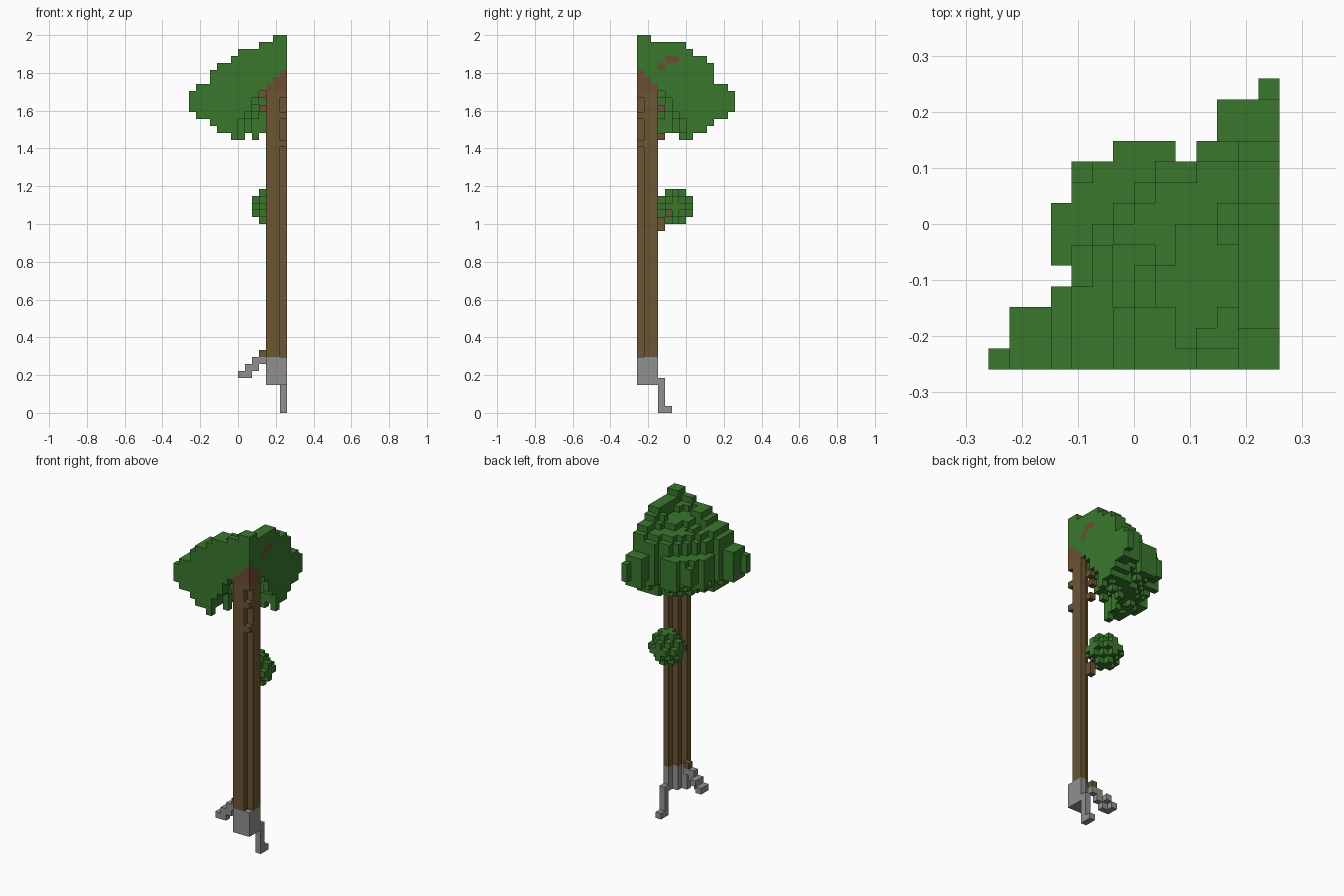
import bpy, bmesh, math, random
from mathutils import Vector

random.seed(4)
if "Cube" in bpy.data.objects:
    bpy.data.objects.remove(bpy.data.objects["Cube"], do_unlink=True)

U = 2 / 54            # edge of one block
N = 14                # blocks across; the tree axis is the +x, -y corner


def material(name, rgb):
    m = bpy.data.materials.new(name)
    m.use_nodes = True
    m.diffuse_color = (*rgb, 1)
    m.node_tree.nodes["Principled BSDF"].inputs["Base Color"].default_value = (*rgb, 1)
    return m


LEAF = material("leaf green", (0.042, 0.187, 0.026))
BARK = material("bark brown", (0.147, 0.092, 0.034))
WOOD = material("branch brown", (0.155, 0.072, 0.032))
ROOT = material("root grey", (0.28, 0.28, 0.28))

parts = {}            # name -> (material, block cells)
taken = set()


def part(name, mat, cells):
    """Claim the blocks not yet used by an earlier part."""
    cells = set(cells) - taken
    taken.update(cells)
    parts[name] = (mat, cells)


def box(xs, ys, zs):
    return {(i, j, k) for i in xs for j in ys for k in zs}


def build(name, mat, cells):
    """Mesh the outer faces of a set of blocks."""
    bm = bmesh.new()
    for c in cells:
        for axis in range(3):
            for side in (0, 1):
                n = list(c)
                n[axis] += 2 * side - 1
                if tuple(n) in taken:
                    continue
                loop = []
                for p, q in ((0, 0), (1, 0), (1, 1), (0, 1)):
                    v = list(c)
                    v[axis] += side
                    v[(axis + 1) % 3] += p
                    v[(axis + 2) % 3] += q
                    loop.append(bm.verts.new(Vector((v[0] - N / 2, v[1] - N / 2, v[2])) * U))
                bm.faces.new(loop if side else loop[::-1])
    bmesh.ops.remove_doubles(bm, verts=bm.verts, dist=U / 100)
    mesh = bpy.data.meshes.new(name)
    bm.to_mesh(mesh)
    bm.free()
    mesh.materials.append(mat)
    bpy.context.collection.objects.link(bpy.data.objects.new(name, mesh))


# Canopy profile: top and underside height by distance from the tree axis
TOP = [54, 54, 53, 53, 52, 52, 52, 51, 50, 50, 49, 47, 47, 46]
UNDER = [49, 48, 47, 46, 45, 43, 42, 39, 40, 40, 41, 42, 42, 43]
FIRST = [0, 1, 1, 3, 4, 3, 3, 3, 4, 4, 6, 11, 11, 13]   # lobed outline, row by row


def ring(i, j):
    return min(N - 1, round(math.hypot(N - 1 - i, j)))


# Trunk: stepped quarter with a groove along the axis and a few rungs in it
section = [(13, 0), (12, 0), (11, 0), (13, 1), (13, 2), (12, 1)]
trunk = {(i, j, k) for i, j in section for k in range(8, UNDER[ring(i, j)])}
groove = set(range(8, 45)) - {38, 42}
trunk -= box([13], [0], groove)
part("trunk", BARK, {c for c in trunk if c[2] < 46} | {(10, 1, 8)})
part("trunk_top", WOOD, {c for c in trunk if c[2] >= 46})

# Grey trunk foot and the two stepped roots
part("trunk_foot", ROOT, {(i, j, k) for i, j in section for k in range(4, 8)})
part("back_root", ROOT, box([13], [3], range(5)) | {(13, 4, 0)})
part("side_root", ROOT, {(i + s, 1, i - 2) for i in (7, 8, 9) for s in (0, 1)}
     | {(7, 2, 5), (8, 2, 6)})

# Branch stubs on the trunk and inside the leaves
part("branch_stubs", BARK, [(12, 3, 26), (12, 3, 27), (12, 4, 28), (12, 3, 39),
                            (12, 3, 43), (10, 1, 43), (10, 1, 45)])
part("canopy_branch", WOOD, [(13, 3, 49), (13, 4, 50), (13, 5, 50)])

# Small leaf ball on the lower branch
ball = box(range(9, 14), range(3, 8), range(27, 32))
part("leaf_ball", LEAF, {c for c in ball
                         if sum((a - b) ** 2 for a, b in zip(c, (11, 5, 29))) <= 5
                         and c != (13, 4, 28)})

# Canopy: stepped, lumpy dome with a ragged hanging underside
lump = {(a, b): random.choice((0, 0, 1)) for a in range(5) for b in range(5)}
canopy = set()
for j, first in enumerate(FIRST):
    for i in range(first, N):
        if (i, j) == (9, 10):
            continue
        r = ring(i, j)
        top, low = TOP[r], UNDER[r]
        if i >= 12 and 4 <= j <= 10:
            top += 1
        elif i < 12 and j > 0:
            top -= lump[i // 3, j // 3]
        if i < N - 1 and j > 0:
            low += random.choice((0, 0, 1)) if r > 7 else random.choice((0, 0, 1, 2))
        canopy |= box([i], [j], range(low, top))
part("canopy", LEAF, canopy)

for name, (mat, cells) in parts.items():
    build(name, mat, cells)
